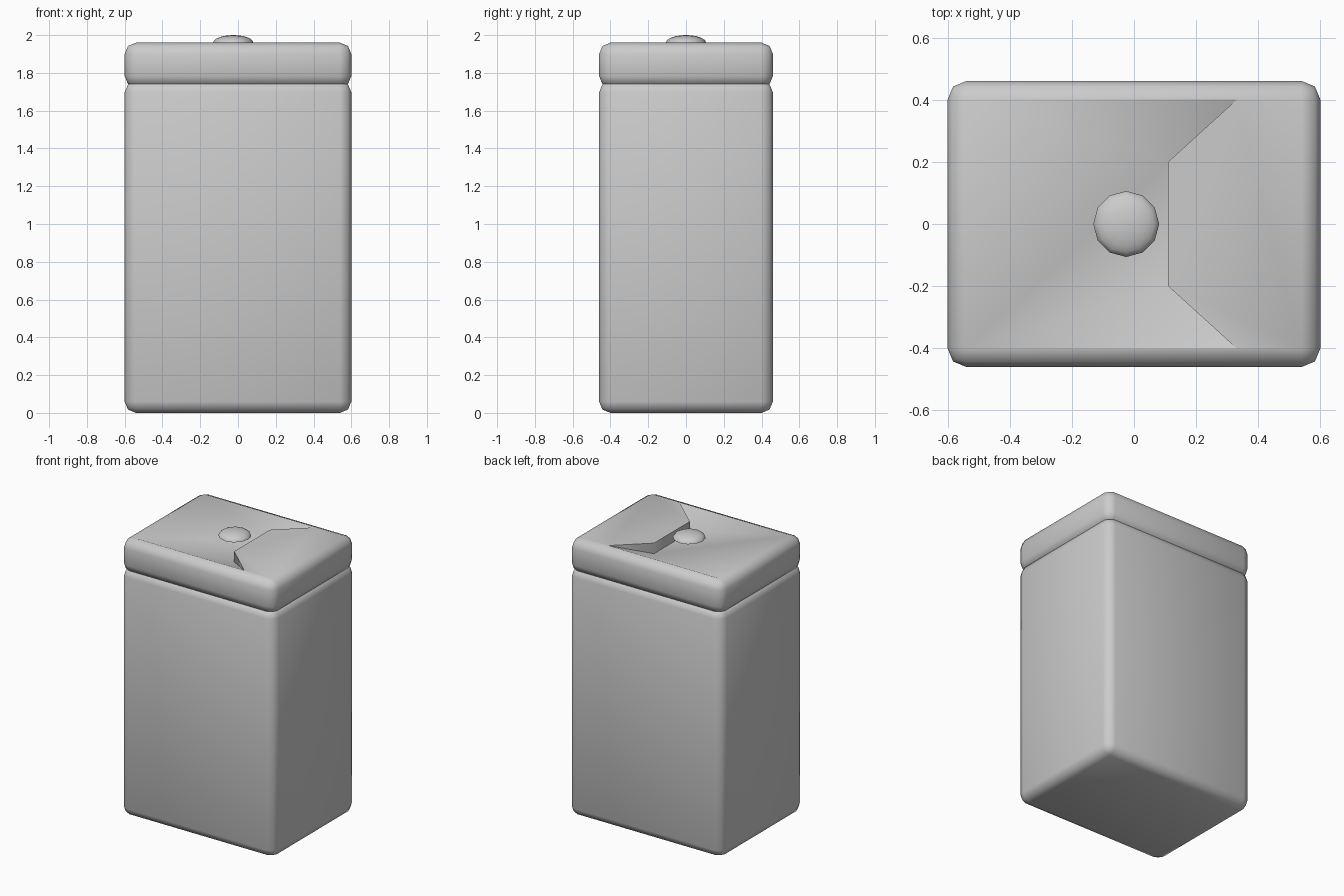
import bpy, bmesh, math
from mathutils import Vector

if "Cube" in bpy.data.objects:
    bpy.data.objects.remove(bpy.data.objects["Cube"])

BEVEL = 0.06


def finish(bm, name, angle=50):
    bmesh.ops.recalc_face_normals(bm, faces=bm.faces)
    mesh = bpy.data.meshes.new(name)
    bm.to_mesh(mesh)
    bm.free()
    obj = bpy.data.objects.new(name, mesh)
    bpy.context.collection.objects.link(obj)
    bpy.ops.object.select_all(action='DESELECT')
    obj.select_set(True)
    bpy.context.view_layer.objects.active = obj
    bpy.ops.object.shade_smooth_by_angle(angle=math.radians(angle))
    return obj


def rounded_box(z0, z1):
    bm = bmesh.new()
    bmesh.ops.create_cube(bm, size=1)
    for v in bm.verts:
        v.co = Vector((v.co.x * 1.2, v.co.y * 0.92, (z0 + z1) / 2 + v.co.z * (z1 - z0)))
    bmesh.ops.bevel(bm, geom=bm.edges[:], offset=BEVEL, segments=2, profile=0.5, affect='EDGES')
    return bm


# Main container
finish(rounded_box(0.0, 1.757), "body")

# Lid: the flat top is replaced by a sloping dish beside a flat raised plate
TOP, LOW = 1.96, 1.885
bm = rounded_box(1.723, TOP)
top = max(bm.faces, key=lambda f: f.calc_center_median().z)
bmesh.ops.delete(bm, geom=[top], context='FACES_ONLY')
bm.verts.ensure_lookup_table()


def corner(x, y):
    target = Vector((x, y, TOP))
    return min(bm.verts, key=lambda v: (v.co - target).length)


lf, rf, rb, lb = [corner(x, y) for x, y in ((-.54, -.4), (.54, -.4), (.54, .4), (-.54, .4))]
ef, eb = [bm.verts.new((0.33, y, TOP)) for y in (-.4, .4)]
hf, hb = [bm.verts.new((0.11, y, TOP)) for y in (-.2, .2)]
df, db = [bm.verts.new((0.11, y, LOW)) for y in (-.2, .2)]
for face in ((lf, df, db, lb), (lf, ef, df), (lb, db, eb),      # dish slopes
             (ef, rf, rb, eb, hb, hf),                          # raised plate
             (hf, hb, db, df), (ef, hf, df), (eb, db, hb)):     # plate walls
    bm.faces.new(face)
finish(bm, "lid")

# Low dome button over the dish
bm = bmesh.new()
bmesh.ops.create_uvsphere(bm, u_segments=12, v_segments=12, radius=1)
bmesh.ops.bisect_plane(bm, geom=bm.verts[:] + bm.edges[:] + bm.faces[:], dist=1e-4,
                       plane_co=(0, 0, 0), plane_no=(0, 0, -1), clear_outer=True)
bmesh.ops.holes_fill(bm, edges=[e for e in bm.edges if e.is_boundary], sides=0)
for v in bm.verts:
    v.co = Vector((v.co.x * 0.106 - 0.025, v.co.y * 0.106, 1.96 + v.co.z * 0.04))
finish(bm, "button")
